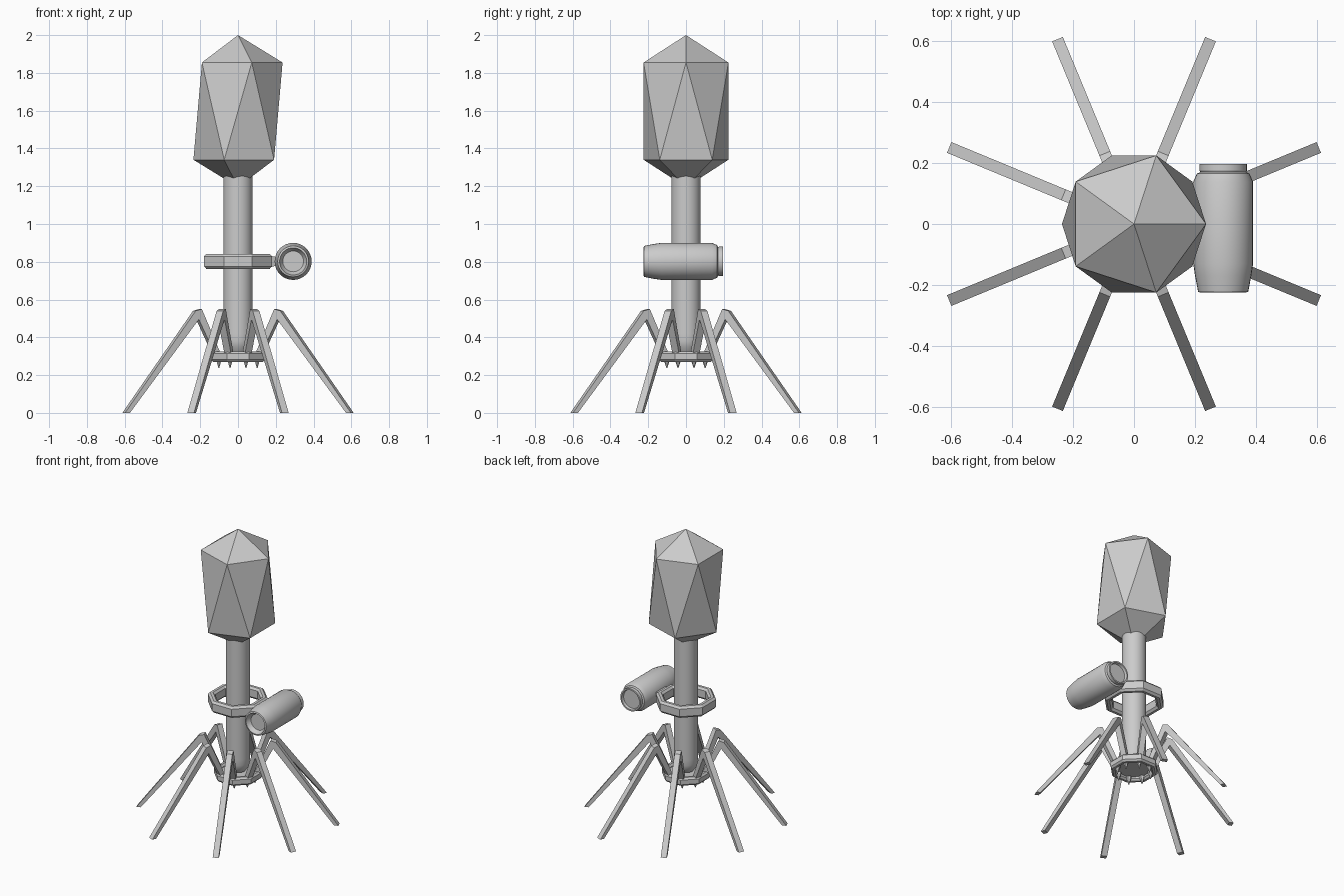
import bpy, bmesh
from math import cos, sin, pi, radians
from mathutils import Matrix, Vector

if "Cube" in bpy.data.objects:
    bpy.data.objects.remove(bpy.data.objects["Cube"], do_unlink=True)

GREY = (0.6, 0.6, 0.6, 1)
grey = bpy.data.materials.new("plain grey")
grey.diffuse_color = GREY
grey.use_nodes = True
grey.node_tree.nodes["Principled BSDF"].inputs["Base Color"].default_value = GREY


def finish(name, bm, smooth=False):
    bmesh.ops.recalc_face_normals(bm, faces=bm.faces)
    mesh = bpy.data.meshes.new(name)
    bm.to_mesh(mesh)
    bm.free()
    mesh.materials.append(grey)
    ob = bpy.data.objects.new(name, mesh)
    bpy.context.collection.objects.link(ob)
    if smooth:
        bpy.ops.object.select_all(action="DESELECT")
        ob.select_set(True)
        bpy.context.view_layer.objects.active = ob
        bpy.ops.object.shade_smooth_by_angle(angle=radians(30))
    return ob


def lathe(name, profile, sides, turn=0, closed=False, smooth=False, place=None):
    """Revolve (radius, z) points; a closed profile makes a ring."""
    bm = bmesh.new()
    rows = [[bm.verts.new((r * cos(turn + 2 * pi * i / sides),
                           r * sin(turn + 2 * pi * i / sides), z))
             for i in range(sides)] for r, z in profile]
    pairs = list(zip(rows, rows[1:]))
    if closed:
        pairs.append((rows[-1], rows[0]))
    else:
        bm.faces.new(rows[0])
        bm.faces.new(rows[-1])
    for a, b in pairs:
        for i in range(sides):
            j = (i + 1) % sides
            bm.faces.new((a[i], a[j], b[j], b[i]))
    if place:
        bm.transform(place)
    return finish(name, bm, smooth)


def chamfered_ring(name, r_in, r_out, z, half, cut):
    return lathe(name, [(r_in, z - half + cut), (r_in + cut, z - half),
                        (r_out - cut, z - half), (r_out, z - half + cut),
                        (r_out, z + half - cut), (r_out - cut, z + half),
                        (r_in + cut, z + half), (r_in, z + half - cut)],
                 8, pi / 8, closed=True)


# Head: stretched icosahedron
bm = bmesh.new()
top, bottom = bm.verts.new((0, 0, 2)), bm.verts.new((0, 0, 1.195))
upper = [bm.verts.new((0.236 * cos(a), 0.236 * sin(a), 1.855))
         for a in (2 * pi * i / 5 for i in range(5))]
lower = [bm.verts.new((0.236 * cos(a), 0.236 * sin(a), 1.34))
         for a in (2 * pi * (i + 0.5) / 5 for i in range(5))]
for i in range(5):
    j = (i + 1) % 5
    bm.faces.new((top, upper[i], upper[j]))
    bm.faces.new((upper[i], lower[i], upper[j]))
    bm.faces.new((lower[i], lower[j], upper[j]))
    bm.faces.new((bottom, lower[j], lower[i]))
finish("head", bm)

# Tail tube with rounded foot
lathe("tail_tube", [(0.05, 0.32), (0.07, 0.35), (0.077, 0.38), (0.077, 0.42),
                    (0.077, 1.26)], 32, smooth=True)

# Base plate and its spikes
chamfered_ring("base_rim", 0.115, 0.155, 0.298, 0.028, 0.012)
lathe("base_disc", [(0.125, 0.295), (0.125, 0.31)], 8, pi / 8)
bm = bmesh.new()
for k in range(8):
    a = radians(22.5 + 45 * k)
    bmesh.ops.create_cone(bm, segments=6, radius1=0.002, radius2=0.02, depth=0.055,
                          cap_ends=True, matrix=Matrix.Translation(
                              (0.11 * cos(a), 0.11 * sin(a), 0.264)))
finish("base_spikes", bm)

# Eight bent legs
LEG = [(0.655, 0), (0.25, 0.54), (0.215, 0.55), (0.11, 0.32),
       (0.145, 0.32), (0.232, 0.495), (0.627, 0)]
for k in range(8):
    bm = bmesh.new()
    sides = [[bm.verts.new((r, w, z)) for r, z in LEG] for w in (-0.019, 0.019)]
    for s in sides:
        bm.faces.new(s)
    for i in range(len(LEG)):
        j = (i + 1) % len(LEG)
        bm.faces.new((sides[0][i], sides[0][j], sides[1][j], sides[1][i]))
    bm.transform(Matrix.Rotation(radians(22.5 + 45 * k), 4, "Z"))
    finish(f"leg_{k + 1}", bm)

# Collar around the tube and its tapered arm
chamfered_ring("collar", 0.148, 0.195, 0.802, 0.04, 0.014)
bm = bmesh.new()
bmesh.ops.create_cube(bm, size=1)
for v in bm.verts:
    outer = v.co.x > 0
    v.co = Vector((0.215 if outer else 0.15, v.co.y * (0.09 if outer else 0.14),
                   0.802 + v.co.z * (0.04 if outer else 0.07)))
finish("collar_arm", bm)

# Drink can lying along y, recessed at both ends
CAN = [(0.055, -0.195), (0.066, -0.21), (0.072, -0.225), (0.082, -0.222),
       (0.092, -0.17), (0.098, -0.13), (0.098, 0.138), (0.086, 0.165),
       (0.075, 0.17), (0.078, 0.175), (0.078, 0.197), (0.068, 0.197),
       (0.064, 0.18)]
lathe("can", CAN, 32, smooth=True,
      place=Matrix.Translation((0.292, 0, 0.802)) @ Matrix.Rotation(-pi / 2, 4, "X"))
